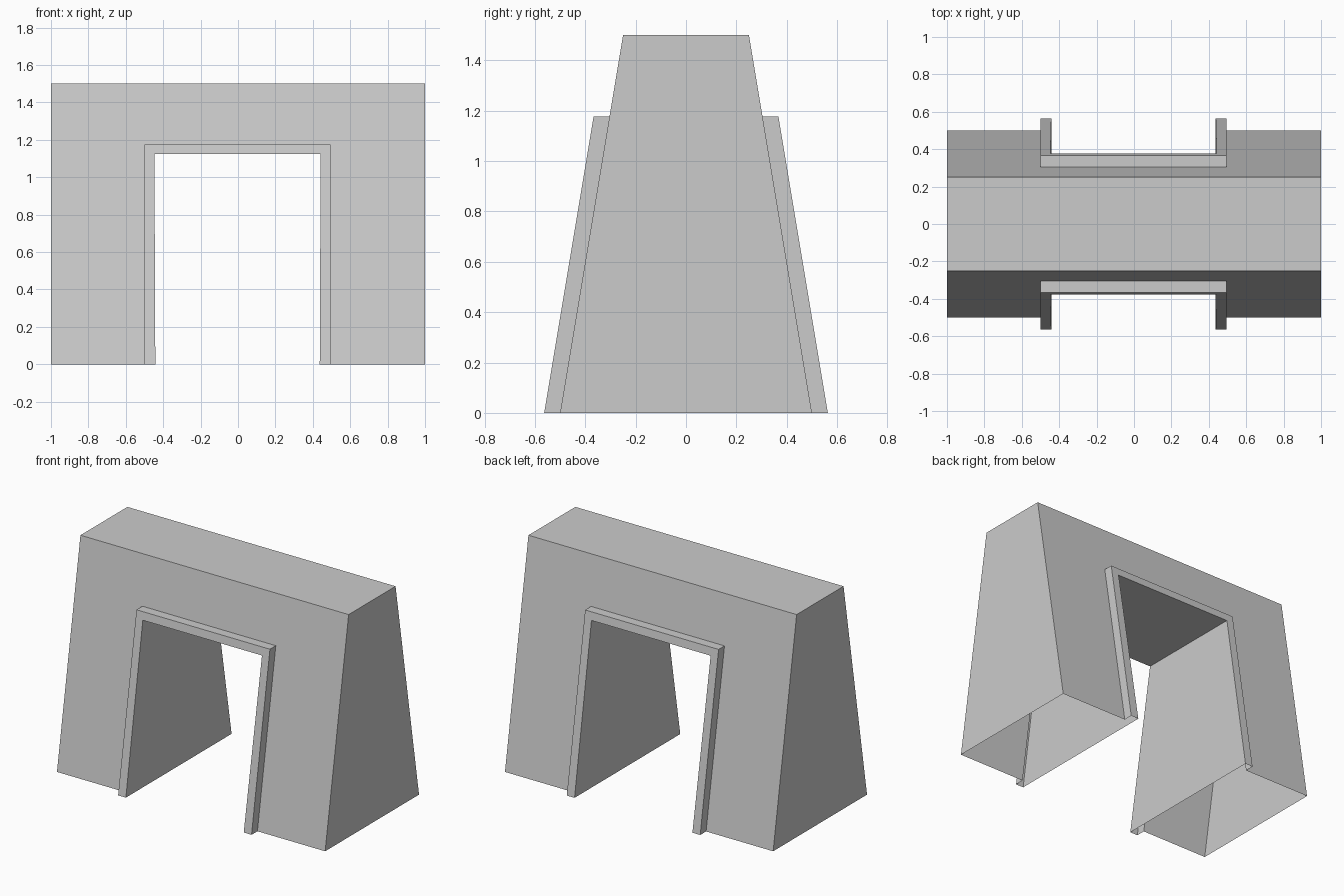
import bpy, bmesh

if "Cube" in bpy.data.objects:
    bpy.data.objects.remove(bpy.data.objects["Cube"])

LIP = 0.063  # how far the door frame stands proud of the sloping wall


def arch(left, right, left_foot, right_foot, top):
    """Open arch outline as (x, z) points, foot to foot."""
    return [(left_foot, 0), (left, top), (right, top), (right_foot, 0)]


def ring(profile, side, offset=0.0):
    """Lay an arch on the battered wall plane of one side (-1 front, 1 back)."""
    return [(x, side * (0.5 - z / 6 + offset), z) for x, z in profile]


def loft(name, rings):
    """Join successive arches with flat quads; the feet stay open."""
    bm = bmesh.new()
    rows = [[bm.verts.new(p) for p in r] for r in rings]
    for a, b in zip(rows, rows[1:]):
        for i in range(len(a) - 1):
            bm.faces.new((a[i], a[i + 1], b[i + 1], b[i]))
    bmesh.ops.recalc_face_normals(bm, faces=bm.faces)
    mesh = bpy.data.meshes.new(name)
    bm.to_mesh(mesh)
    bm.free()
    obj = bpy.data.objects.new(name, mesh)
    bpy.context.collection.objects.link(obj)
    # merge the coplanar wall pieces into single faces
    bm = bmesh.new()
    bm.from_mesh(mesh)
    bmesh.ops.dissolve_limit(bm, angle_limit=0.002, verts=bm.verts, edges=bm.edges)
    bm.to_mesh(mesh)
    bm.free()
    return obj


outer = arch(-1, 1, -1, 1, 1.5)
frame = arch(-0.5, 0.495, -0.5, 0.495, 1.176)
opening = arch(-0.447, 0.442, -0.442, 0.437, 1.123)

# Hollow tapered gate wall with a doorway through front and back
loft("gate_wall", [ring(frame, -1), ring(outer, -1),
                   ring(outer, 1), ring(frame, 1)])

# Raised door frames on both sides, joined by the passage lining
loft("door_frame", [ring(frame, -1), ring(frame, -1, LIP), ring(opening, -1, LIP),
                    ring(opening, 1, LIP), ring(frame, 1, LIP), ring(frame, 1)])

# Make the frame normals face away from the wall's hollow core
mesh = bpy.data.objects["door_frame"].data
front = min(mesh.polygons, key=lambda p: p.center.y)
if front.normal.y > 0:
    mesh.flip_normals()
